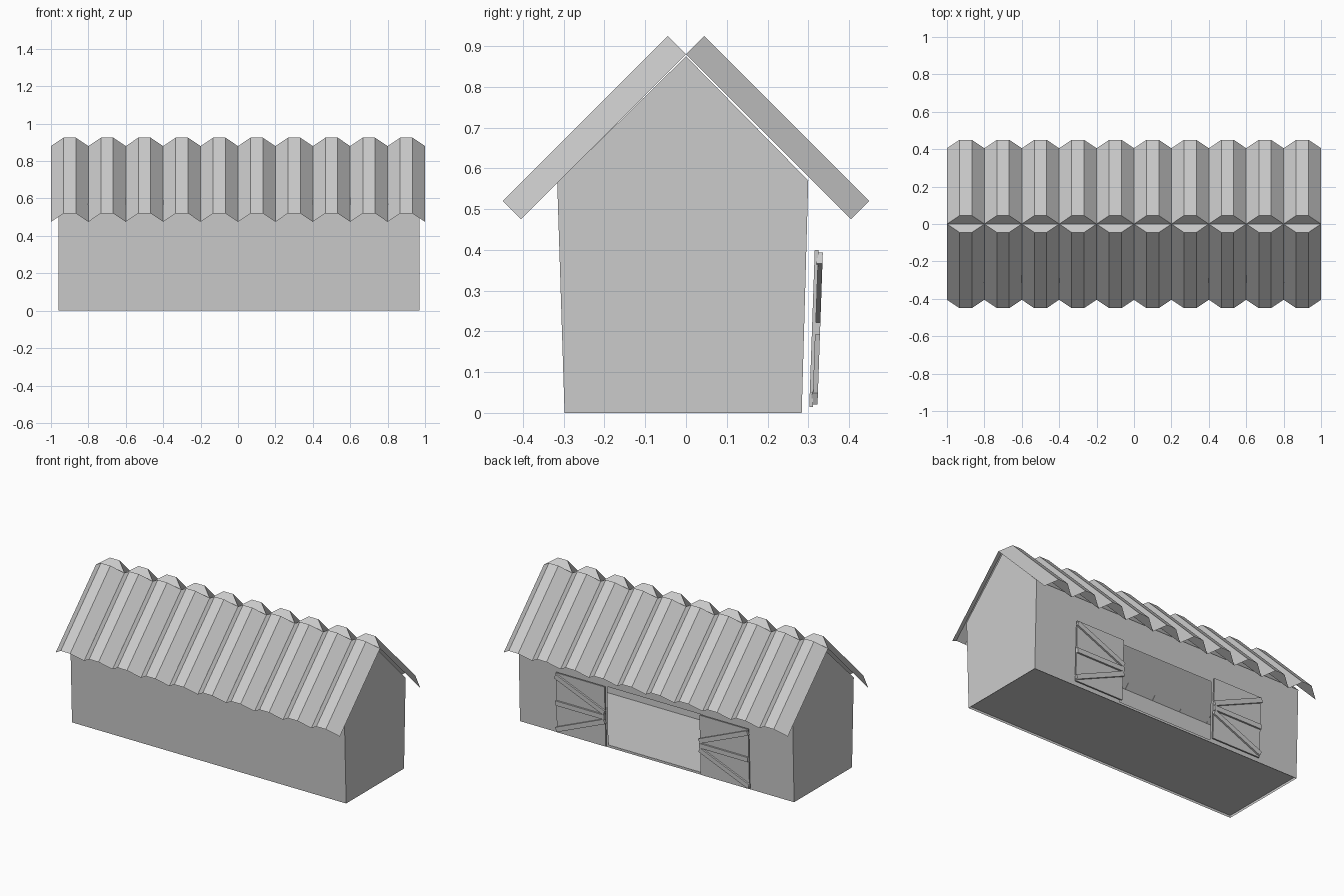
import bpy, bmesh
from mathutils import Matrix, Vector

cube = bpy.data.objects.get("Cube")
if cube:
    bpy.data.objects.remove(cube, do_unlink=True)

GREY = (0.6, 0.6, 0.6, 1)
grey = bpy.data.materials.new("plain_grey")
grey.use_nodes = True
grey.diffuse_color = GREY
grey.node_tree.nodes["Principled BSDF"].inputs["Base Color"].default_value = GREY


def finish(bm, name):
    mesh = bpy.data.meshes.new(name)
    bm.to_mesh(mesh)
    bm.free()
    mesh.materials.append(grey)
    ob = bpy.data.objects.new(name, mesh)
    bpy.context.collection.objects.link(ob)
    return ob


def strip(bm, a, b):
    """Quads between two rows of points."""
    va, vb = [bm.verts.new(p) for p in a], [bm.verts.new(p) for p in b]
    for i in range(len(a) - 1):
        bm.faces.new((va[i], va[i + 1], vb[i + 1], vb[i]))
    return va, vb


# Hollow gabled body, open below, with a doorway in the back wall
LEFT, RIGHT = 0.97, -0.96
DOOR_L, DOOR_R, SILL, LINTEL = 0.347, -0.322, 0.015, 0.39
gable = [(-0.298, 0), (-0.316, 0.565), (0, 0.875), (0.3, 0.57), (0.284, 0)]
bm = bmesh.new()
ends = strip(bm, [(RIGHT, y, z) for y, z in gable], [(LEFT, y, z) for y, z in gable])
for end in ends:
    bm.faces.new(end)
bmesh.ops.recalc_face_normals(bm, faces=bm.faces)


def back_faces():
    return [f for f in bm.faces if f.normal.y > 0.9]


for point, normal in (((DOOR_L, 0, 0), (1, 0, 0)), ((DOOR_R, 0, 0), (1, 0, 0)),
                      ((0, 0, SILL), (0, 0, 1)), ((0, 0, LINTEL), (0, 0, 1))):
    bm.normal_update()
    faces = back_faces()
    geom = set(faces) | {e for f in faces for e in f.edges} | {v for f in faces for v in f.verts}
    bmesh.ops.bisect_plane(bm, geom=list(geom), plane_co=point, plane_no=normal)
bm.normal_update()
hole = [f for f in back_faces()
        if DOOR_R < f.calc_center_median().x < DOOR_L and SILL < f.calc_center_median().z < LINTEL]
bmesh.ops.delete(bm, geom=hole, context='FACES')
finish(bm, "barn_walls")

# Floor, set slightly above the wall bottoms
bm = bmesh.new()
strip(bm, [(RIGHT, -0.298, SILL), (LEFT, -0.298, SILL)], [(RIGHT, 0.284, SILL), (LEFT, 0.284, SILL)])
finish(bm, "floor")


# Corrugated roof sheets, closed at the ridge end of each rib
def roof(name, side):
    slope = Vector((0, side * 0.405, -0.405))
    rise = Vector((0, side * 0.045, 0.045))
    bm = bmesh.new()
    ridge = []
    for i in range(10):
        for dx, up in ((0, 0), (0.067, 1), (0.133, 1)):
            ridge.append(Vector((-1 + 0.2 * i + dx, 0, 0.88)) + rise * up)
    ridge.append(Vector((1, 0, 0.88)))
    top, _ = strip(bm, ridge, [p + slope for p in ridge])
    for i in range(0, 30, 3):
        bm.faces.new(top[i:i + 4])
    bmesh.ops.recalc_face_normals(bm, faces=bm.faces)
    bm.normal_update()
    if sum(f.normal.z for f in bm.faces) < 0:
        bmesh.ops.reverse_faces(bm, faces=bm.faces)
    finish(bm, name)


roof("roof_front", -1)
roof("roof_back", 1)


# Plank from one point to another in the door plane, leaning with the wall
def plank(name, start, stop, width, y0, y1):
    a, b = Vector((start[0], 0, start[1])), Vector((stop[0], 0, stop[1]))
    along = (b - a).normalized()
    across = along.cross(Vector((0, 1, 0))) * width / 2
    bm = bmesh.new()
    bmesh.ops.create_cube(bm, size=1)
    for v in bm.verts:
        p = (a if v.co.x < 0 else b) + across * (1 if v.co.z > 0 else -1)
        p.y = (y0 if v.co.y < 0 else y1) + 0.035 * p.z
        v.co = p
    bmesh.ops.recalc_face_normals(bm, faces=bm.faces)
    finish(bm, name)


# Open doors beside the doorway, each with three braces fanning outward
for label, inner, outer in (("left", DOOR_L, 0.69), ("right", DOOR_R, -0.665)):
    plank(label + "_door_panel", (inner, 0.207), (outer, 0.207), 0.385, 0.302, 0.311)
    for part, z_in, z_out in (("top", 0.235, 0.38), ("middle", 0.207, 0.207), ("bottom", 0.18, 0.035)):
        plank(f"{label}_door_{part}_brace", (inner, z_in), (outer, z_out), 0.03, 0.307, 0.322)
